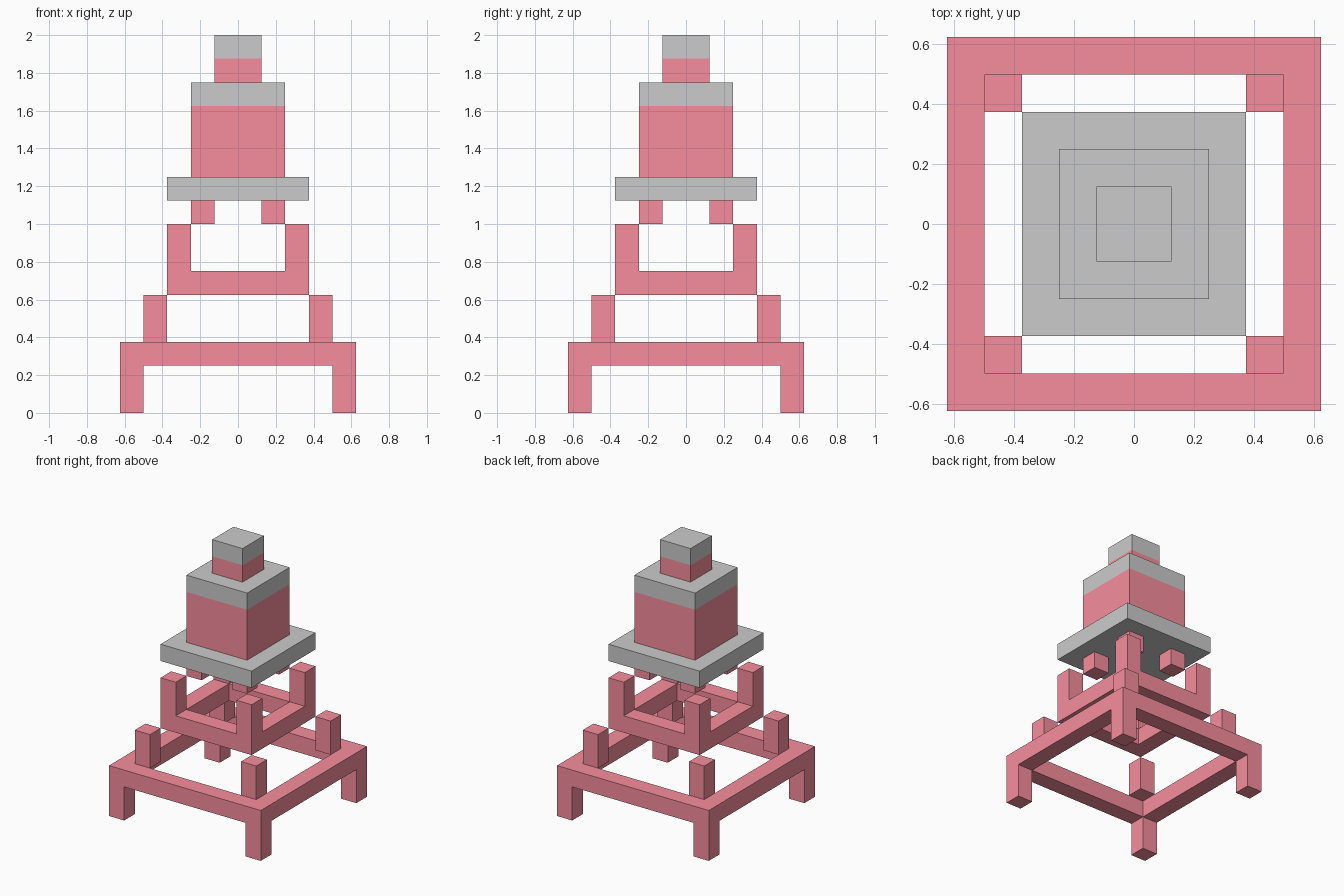
import bpy
import bmesh

if "Cube" in bpy.data.objects:
    bpy.data.objects.remove(bpy.data.objects["Cube"])

U = 0.125  # one block; all dimensions below are in blocks

red = bpy.data.materials.new("red")
red.diffuse_color = (0.93, 0.27, 0.34, 1)
red.use_nodes = True
red.node_tree.nodes["Principled BSDF"].inputs["Base Color"].default_value = red.diffuse_color


def finish(name, bm, mat):
    bmesh.ops.scale(bm, vec=(U, U, U), verts=bm.verts)
    bmesh.ops.recalc_face_normals(bm, faces=bm.faces)
    mesh = bpy.data.meshes.new(name)
    bm.to_mesh(mesh)
    bm.free()
    if mat:
        mesh.materials.append(mat)
    bpy.context.collection.objects.link(bpy.data.objects.new(name, mesh))


def add_box(bm, x0, x1, y0, y1, z0, z1):
    verts = bmesh.ops.create_cube(bm, size=1)["verts"]
    bmesh.ops.scale(bm, vec=(x1 - x0, y1 - y0, z1 - z0), verts=verts)
    bmesh.ops.translate(bm, vec=((x0 + x1) / 2, (y0 + y1) / 2, (z0 + z1) / 2), verts=verts)


def block(name, half, z0, z1, mat=None):
    bm = bmesh.new()
    add_box(bm, -half, half, -half, half, z0, z1)
    finish(name, bm, mat)


def posts(name, outer, z0, z1):
    """Four one-block-thick posts whose outer faces lie at +-outer."""
    spans = ((-outer, 1 - outer), (outer - 1, outer))
    for end, (y0, y1) in zip(("front", "back"), spans):
        for side, (x0, x1) in zip(("left", "right"), spans):
            bm = bmesh.new()
            add_box(bm, x0, x1, y0, y1, z0, z1)
            finish(f"{end}_{side}_{name}", bm, red)


def frame(name, outer, z0, z1):
    """Square ring with rails one block wide."""
    bm = bmesh.new()
    corners = ((-1, -1), (1, -1), (1, 1), (-1, 1))
    profile = ((outer, z0), (outer, z1), (outer - 1, z1), (outer - 1, z0))
    loops = [[bm.verts.new((sx * r, sy * r, z)) for r, z in profile] for sx, sy in corners]
    for i in range(4):
        a, b = loops[i], loops[(i + 1) % 4]
        for j in range(4):
            k = (j + 1) % 4
            bm.faces.new((a[j], b[j], b[k], a[k]))
    finish(name, bm, red)


# Stepped open lattice
posts("leg", 5, 0, 2)
frame("lower_frame", 5, 2, 3)
posts("middle_post", 4, 3, 5)
frame("upper_frame", 3, 5, 6)
posts("upper_post", 3, 6, 8)
posts("platform_support", 2, 8, 9)

# Platform, cabin and top cap
block("platform", 3, 9, 10)
block("cabin", 2, 10, 13, red)
block("cabin_roof", 2, 13, 14)
block("cap_base", 1, 14, 15, red)
block("cap_top", 1, 15, 16)
